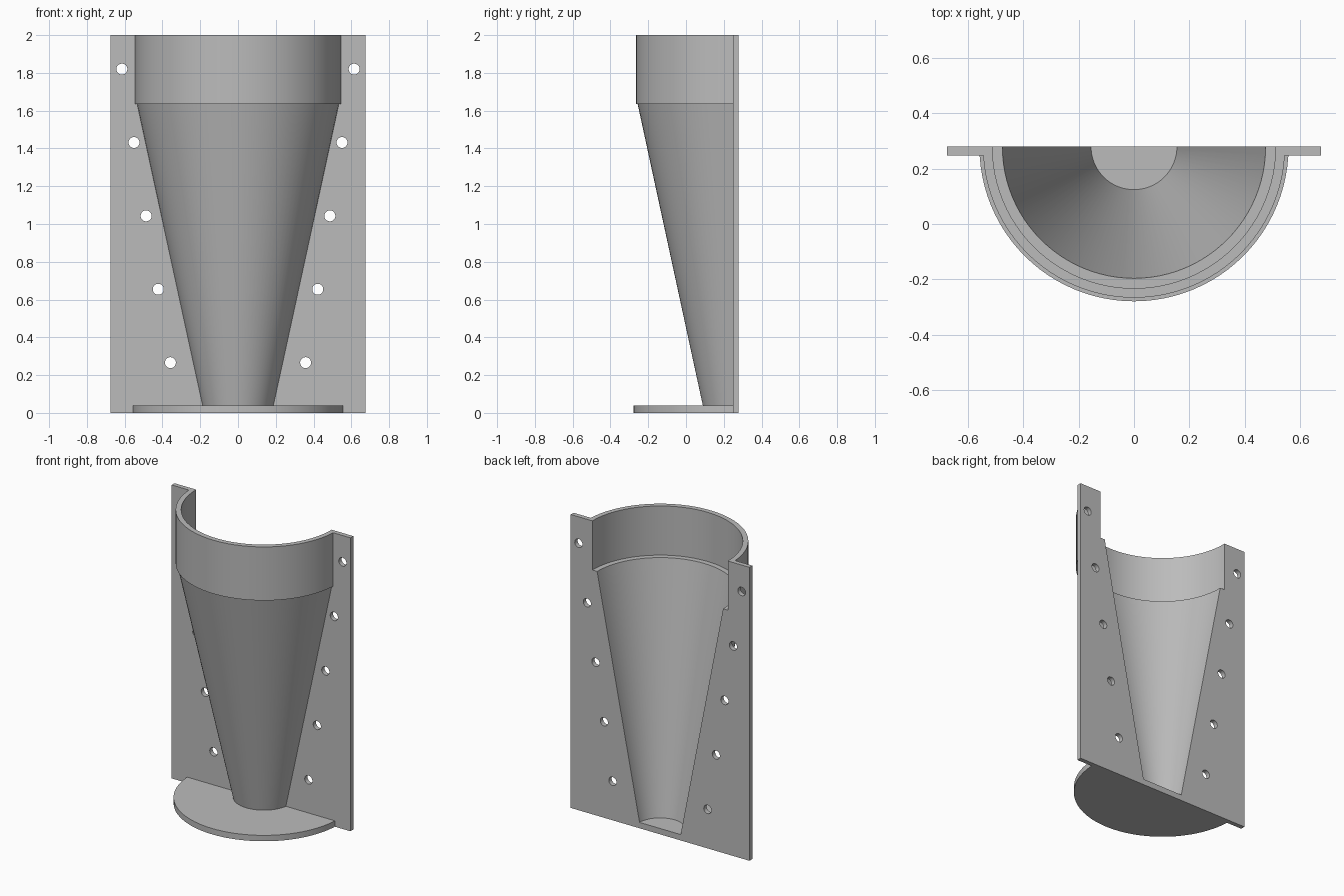
import bpy, bmesh, math
from mathutils import Matrix, Vector

cube = bpy.data.objects.get("Cube")
if cube:
    bpy.data.objects.remove(cube, do_unlink=True)

BACK = 0.279        # parting plane, which holds the funnel axis
THICK = 0.031       # flange thickness
FLOOR = 0.04        # base disc thickness
SEGMENTS = 96

grey = bpy.data.materials.new("light_grey")
grey.use_nodes = True
grey.diffuse_color = (0.5, 0.5, 0.5, 1)
grey.node_tree.nodes["Principled BSDF"].inputs["Base Color"].default_value = (0.5, 0.5, 0.5, 1)


def make_object(name, bm):
    bmesh.ops.recalc_face_normals(bm, faces=bm.faces)
    mesh = bpy.data.meshes.new(name)
    bm.to_mesh(mesh)
    bm.free()
    mesh.materials.append(grey)
    obj = bpy.data.objects.new(name, mesh)
    bpy.context.collection.objects.link(obj)
    return obj


def lathe(name, profile, half=False):
    """Turn (radius, z) points about the axis, optionally keeping the front half."""
    bm = bmesh.new()
    rings = []
    for r, z in profile:
        angles = [math.tau * i / SEGMENTS for i in range(SEGMENTS)]
        rings.append([bm.verts.new((r * math.cos(a), BACK + r * math.sin(a), z)) for a in angles])
    for low, high in zip(rings, rings[1:]):
        for i in range(SEGMENTS):
            j = (i + 1) % SEGMENTS
            bm.faces.new((low[i], low[j], high[j], high[i]))
    bm.faces.new(rings[0][::-1])
    bm.faces.new(rings[-1])
    if half:
        cut = bmesh.ops.bisect_plane(bm, geom=bm.verts[:] + bm.edges[:] + bm.faces[:], dist=1e-5,
                                     plane_co=(0, BACK, 0), plane_no=(0, 1, 0), clear_outer=True)
        edges = [e for e in bm.edges if e.is_boundary]
        bmesh.ops.contextual_create(bm, geom=edges)
    return make_object(name, bm)


def combine(target, tool, operation):
    """Apply a boolean and discard the tool."""
    mod = target.modifiers.new(operation.lower(), "BOOLEAN")
    mod.operation = operation
    mod.solver = "EXACT"
    mod.object = tool
    bpy.context.view_layer.objects.active = target
    bpy.ops.object.modifier_apply(modifier=mod.name)
    bpy.data.objects.remove(tool, do_unlink=True)


# Outer form: base disc, cone and collar
shell = lathe("half_funnel_mould", [
    (0.558, 0), (0.558, FLOOR), (0.19, FLOOR), (0.535, 1.635), (0.545, 1.635), (0.545, 2)], half=True)

# Flat flange across the parting plane
bm = bmesh.new()
bmesh.ops.create_cube(bm, size=1)
bmesh.ops.scale(bm, vec=(1.348, THICK, 2), verts=bm.verts)
bmesh.ops.translate(bm, vec=(0, BACK - THICK / 2, 1), verts=bm.verts)
combine(shell, make_object("flange", bm), "UNION")

# Hollow: tapered bore opening into a wider collar with a ledge
cavity = lathe("cavity", [
    (0.155, FLOOR), (0.475, 1.665), (0.511, 1.665), (0.511, 2.1)])
combine(shell, cavity, "DIFFERENCE")

# Bolt holes following the slope of the cone, mirrored left and right
bm = bmesh.new()
for i in range(5):
    for side in (-1, 1):
        place = Vector((side * (0.358 + 0.0642 * i), BACK, 0.266 + 0.3885 * i))
        bmesh.ops.create_cone(bm, cap_ends=True, segments=32, radius1=0.029, radius2=0.029, depth=0.2,
                              matrix=Matrix.Translation(place) @ Matrix.Rotation(math.pi / 2, 4, "X"))
combine(shell, make_object("bolt_holes", bm), "DIFFERENCE")

# Smooth round walls, keeping the rims crisp
bpy.ops.object.select_all(action="DESELECT")
shell.select_set(True)
bpy.context.view_layer.objects.active = shell
bpy.ops.object.shade_smooth_by_angle(angle=math.radians(25))
